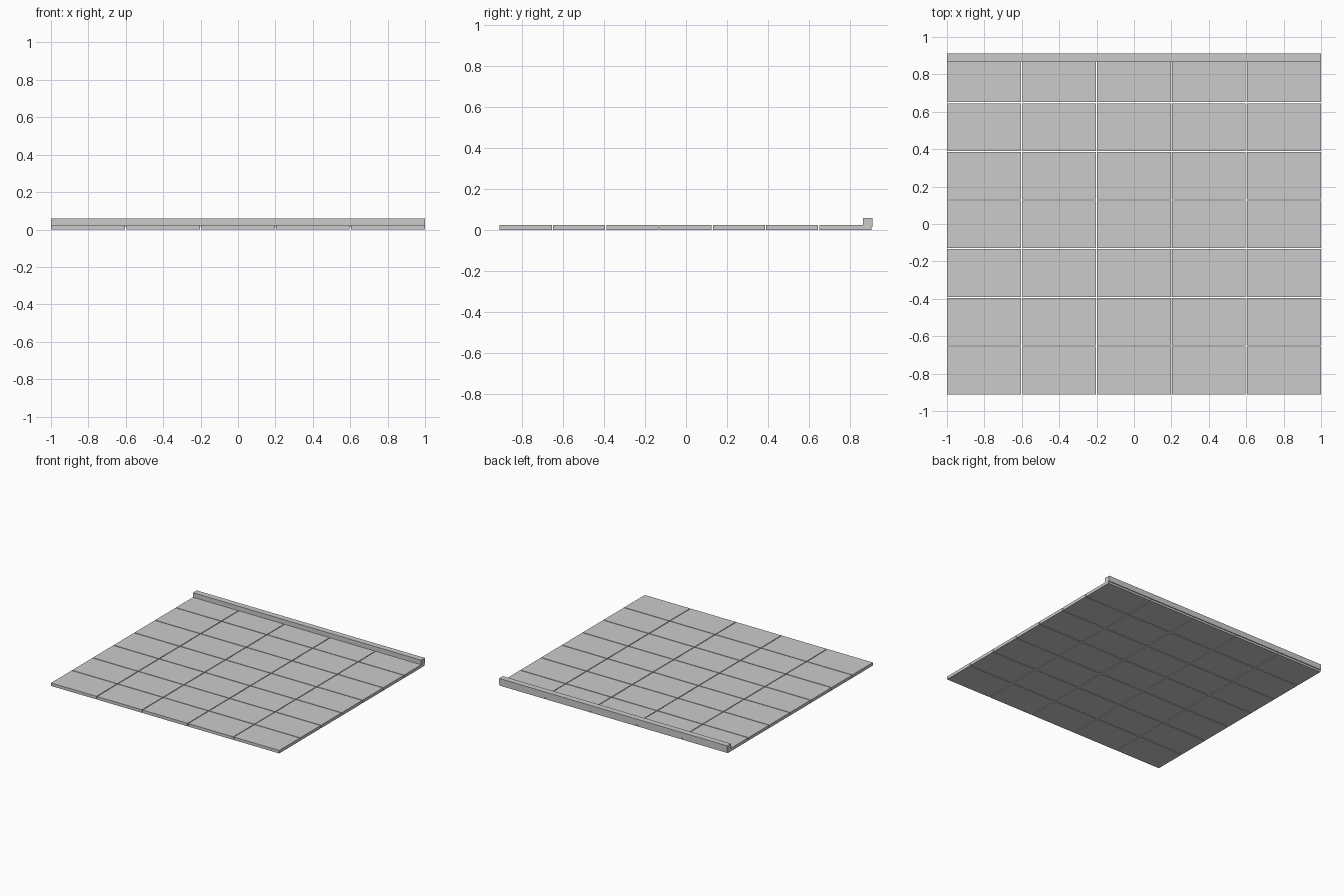
import bpy, bmesh
from mathutils import Matrix, Vector

if "Cube" in bpy.data.objects:
    bpy.data.objects.remove(bpy.data.objects["Cube"])

COLS, ROWS = 5, 7
PITCH_X, PITCH_Y = 0.4, 0.26
GAP = 0.006
TILE_TOP = 0.024


def add_box(bm, x, y, z):
    """Box spanning the given (min, max) ranges."""
    size = (x[1] - x[0], y[1] - y[0], z[1] - z[0])
    centre = Vector((sum(x), sum(y), sum(z))) / 2
    bmesh.ops.create_cube(bm, size=1, matrix=Matrix.Translation(centre) @ Matrix.Diagonal((*size, 1)))


def finish(bm, name):
    mesh = bpy.data.meshes.new(name)
    bm.to_mesh(mesh)
    bm.free()
    bpy.context.collection.objects.link(bpy.data.objects.new(name, mesh))


# Paving slabs: separate tiles with narrow joints, flush at the outer edges
bm = bmesh.new()
for c in range(COLS):
    x0 = -1 + c * PITCH_X
    x = (x0 + (GAP / 2 if c else 0), x0 + PITCH_X - (GAP / 2 if c < COLS - 1 else 0))
    for r in range(ROWS):
        y0 = -0.912 + r * PITCH_Y
        y = (y0 + (GAP / 2 if r else 0), y0 + PITCH_Y - GAP / 2)
        add_box(bm, x, y, (0, TILE_TOP))
finish(bm, "paving_slabs")

# Kerb along the back edge, overhanging the slabs slightly
bm = bmesh.new()
add_box(bm, (-1, 1), (0.865, 0.912), (0.016, 0.06))
finish(bm, "kerb")
